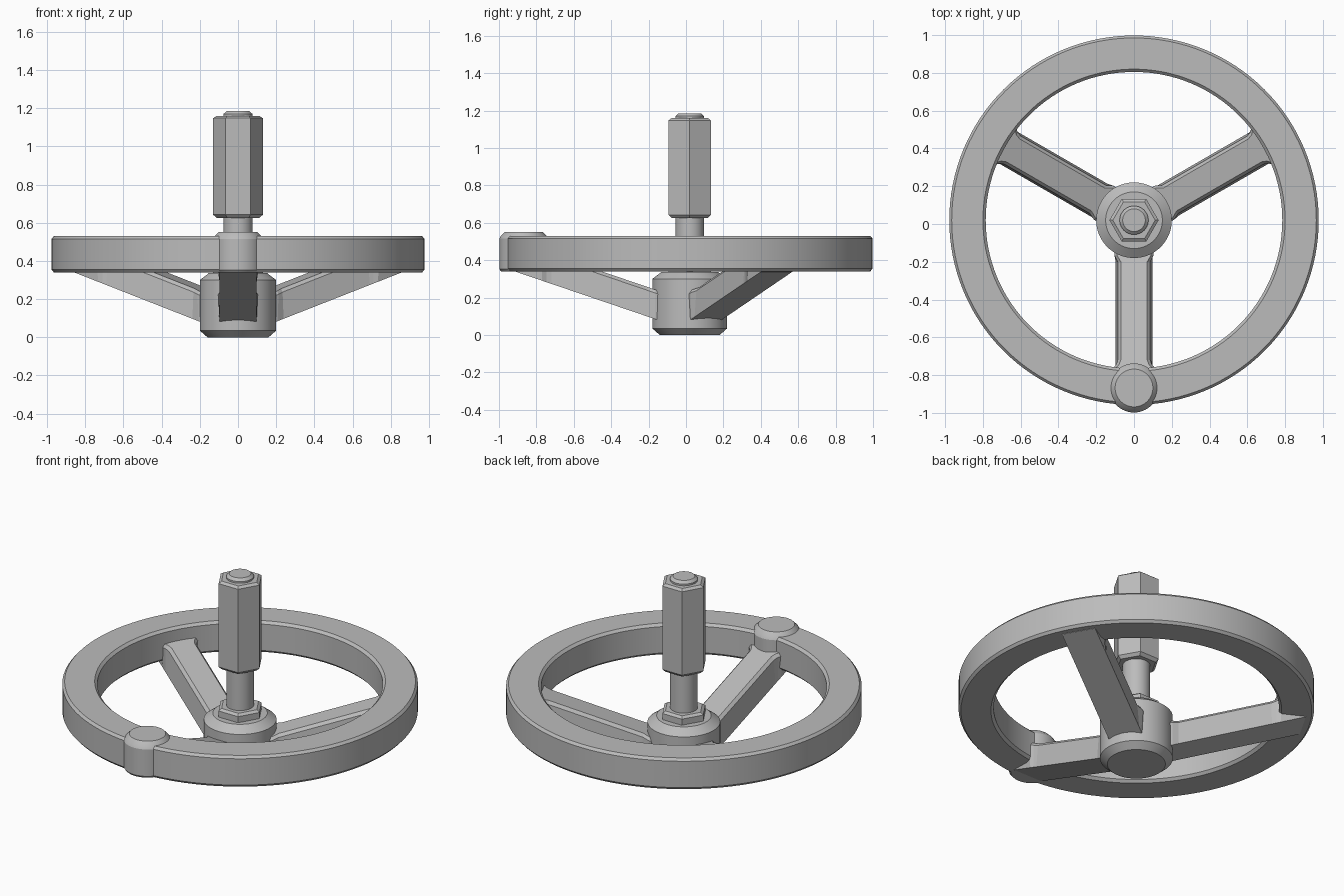
import bpy, bmesh
from math import pi, sin, cos, radians

cube = bpy.data.objects.get("Cube")
if cube:
    bpy.data.objects.remove(cube, do_unlink=True)

CY = 0.02  # wheel axis offset in y

steel = bpy.data.materials.new("plain_grey_metal")
steel.use_nodes = True
GREY = (0.5, 0.5, 0.5, 1)
steel.diffuse_color = GREY
steel.node_tree.nodes["Principled BSDF"].inputs["Base Color"].default_value = GREY


def finish(name, bm, location, smooth=True):
    bmesh.ops.recalc_face_normals(bm, faces=bm.faces)
    mesh = bpy.data.meshes.new(name)
    bm.to_mesh(mesh)
    bm.free()
    mesh.materials.append(steel)
    obj = bpy.data.objects.new(name, mesh)
    obj.location = location
    bpy.context.collection.objects.link(obj)
    if smooth:
        bpy.ops.object.select_all(action="DESELECT")
        obj.select_set(True)
        bpy.context.view_layer.objects.active = obj
        bpy.ops.object.shade_smooth_by_angle(angle=radians(25))
    return obj


def loft(bm, rings, closed):
    """Join successive rings with quads; cap the ends unless closed."""
    n = len(rings[0])
    pairs = list(zip(rings, rings[1:]))
    if closed:
        pairs.append((rings[-1], rings[0]))
    else:
        bm.faces.new(rings[0])
        bm.faces.new(rings[-1])
    for a, b in pairs:
        for i in range(n):
            j = (i + 1) % n
            bm.faces.new((a[i], a[j], b[j], b[i]))


def lathe(name, profile, sides=96, y=CY, closed=False):
    """Turn a (radius, height) profile about the z axis."""
    bm = bmesh.new()
    angles = [2 * pi * i / sides for i in range(sides)]
    rings = [[bm.verts.new((r * cos(a), r * sin(a), z)) for a in angles]
             for r, z in profile]
    loft(bm, rings, closed)
    return finish(name, bm, (0, y, 0), smooth=sides > 8)


# Rim: rectangular section with chamfered corners
lathe("rim", [(0.80, 0.34), (0.965, 0.34), (0.978, 0.355), (0.978, 0.515),
              (0.965, 0.53), (0.80, 0.53), (0.785, 0.515), (0.785, 0.355)],
      sides=128, closed=True)

# Hub with chamfered base and shoulder
lathe("hub", [(0.16, 0), (0.2, 0.035), (0.2, 0.3), (0.15, 0.338)])

# Grip boss on the rim
lathe("rim_boss", [(0.12, 0.34), (0.13, 0.352), (0.13, 0.515), (0.122, 0.53),
                   (0.1, 0.552)], sides=64, y=-0.868)

# Spindle, nut and hexagonal sleeve
lathe("spindle", [(0.076, 0.3), (0.076, 1.165), (0.076, 1.17), (0.06, 1.185)],
      sides=48)
lathe("lock_nut", [(0.13, 0.33), (0.13, 0.375), (0.112, 0.387)], sides=6)
lathe("hex_sleeve", [(0.112, 0.625), (0.13, 0.642), (0.13, 1.148),
                     (0.112, 1.16)], sides=6)


# Sloping spokes: drafted sides, chamfered top, flared at hub and rim
def spoke(name, angle):
    bm = bmesh.new()
    rings = []
    stations = [(0.12, 0.02), (0.185, 0.02), (0.22, 0), (0.74, 0),
                (0.765, 0.01), (0.79, 0.035), (0.93, 0.0)]
    for r, flare in stations:
        low = 0.09 + (r - 0.2) * 0.34
        half = [(0.097, 0), (0.086, 0.14), (0.07, 0.158)]
        section = [(w + flare * h / 0.158, low + h) for w, h in half]
        section += [(-w, z) for w, z in reversed(section)]
        rings.append([bm.verts.new((r, w, z)) for w, z in section])
    loft(bm, rings, False)
    obj = finish(name, bm, (0, CY, 0), smooth=False)
    obj.rotation_euler.z = radians(angle)


for name, angle in (("front_spoke", -90), ("left_spoke", 30), ("right_spoke", 150)):
    spoke(name, angle)
